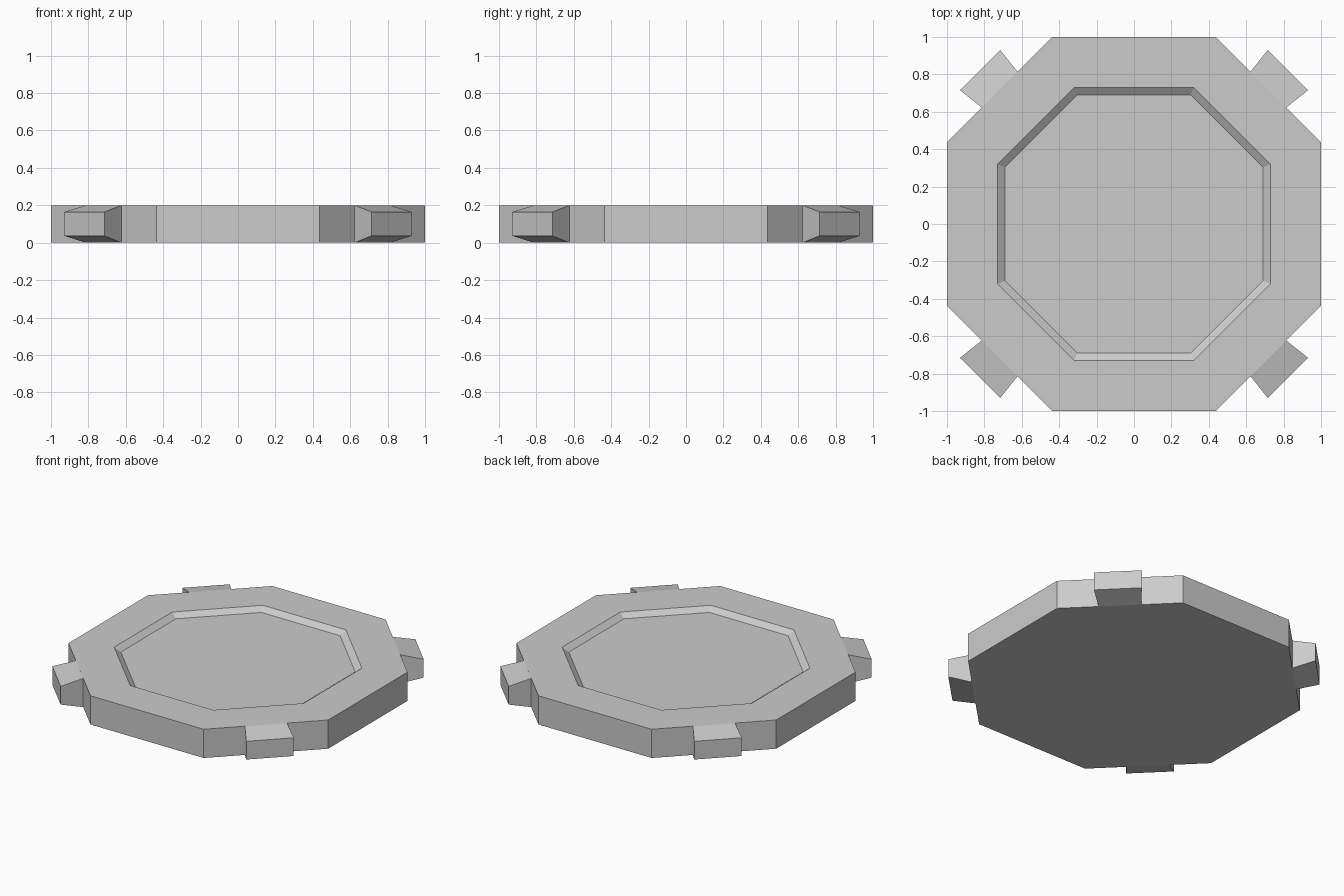
import bpy, bmesh
from math import pi
from mathutils import Matrix

if "Cube" in bpy.data.objects:
    bpy.data.objects.remove(bpy.data.objects["Cube"])


def octagon(bm, a, b, z):
    """Ring of 8 verts: straight sides at distance a, corners at offset b."""
    pts = [(a, -b), (a, b), (b, a), (-b, a), (-a, b), (-a, -b), (-b, -a), (b, -a)]
    return [bm.verts.new((x, y, z)) for x, y in pts]


def bridge(bm, r1, r2):
    n = len(r1)
    for i in range(n):
        j = (i + 1) % n
        bm.faces.new((r1[i], r1[j], r2[j], r2[i]))


def finish(bm, name):
    mesh = bpy.data.meshes.new(name)
    bm.to_mesh(mesh)
    bm.free()
    obj = bpy.data.objects.new(name, mesh)
    bpy.context.collection.objects.link(obj)
    return obj


# Octagonal plate with a shallow bevelled recess in the top
bm = bmesh.new()
rings = [octagon(bm, *r) for r in (
    (1.0, 0.436, 0.0), (1.0, 0.436, 0.2),
    (0.73, 0.32, 0.2), (0.69, 0.303, 0.17))]
for lower, upper in zip(rings, rings[1:]):
    bridge(bm, lower, upper)
bm.faces.new(rings[0][::-1])
bm.faces.new(rings[-1])
finish(bm, "plate")


# Flared tabs on the four diagonal sides: wider and thinner at the tip
def tab_ring(bm, x, half_width, z0, z1):
    return [bm.verts.new((x, y, z)) for y, z in (
        (-half_width, z0), (half_width, z0), (half_width, z1), (-half_width, z1))]


for k in range(4):
    bm = bmesh.new()
    root = tab_ring(bm, 1.0154, 0.135, 0.0, 0.2)
    tip = tab_ring(bm, 1.163, 0.152, 0.037, 0.164)
    bridge(bm, root, tip)
    bm.faces.new(tip)
    bmesh.ops.rotate(bm, verts=bm.verts, cent=(0, 0, 0),
                     matrix=Matrix.Rotation(pi / 4 + k * pi / 2, 3, 'Z'))
    finish(bm, f"corner_tab_{k + 1}")
